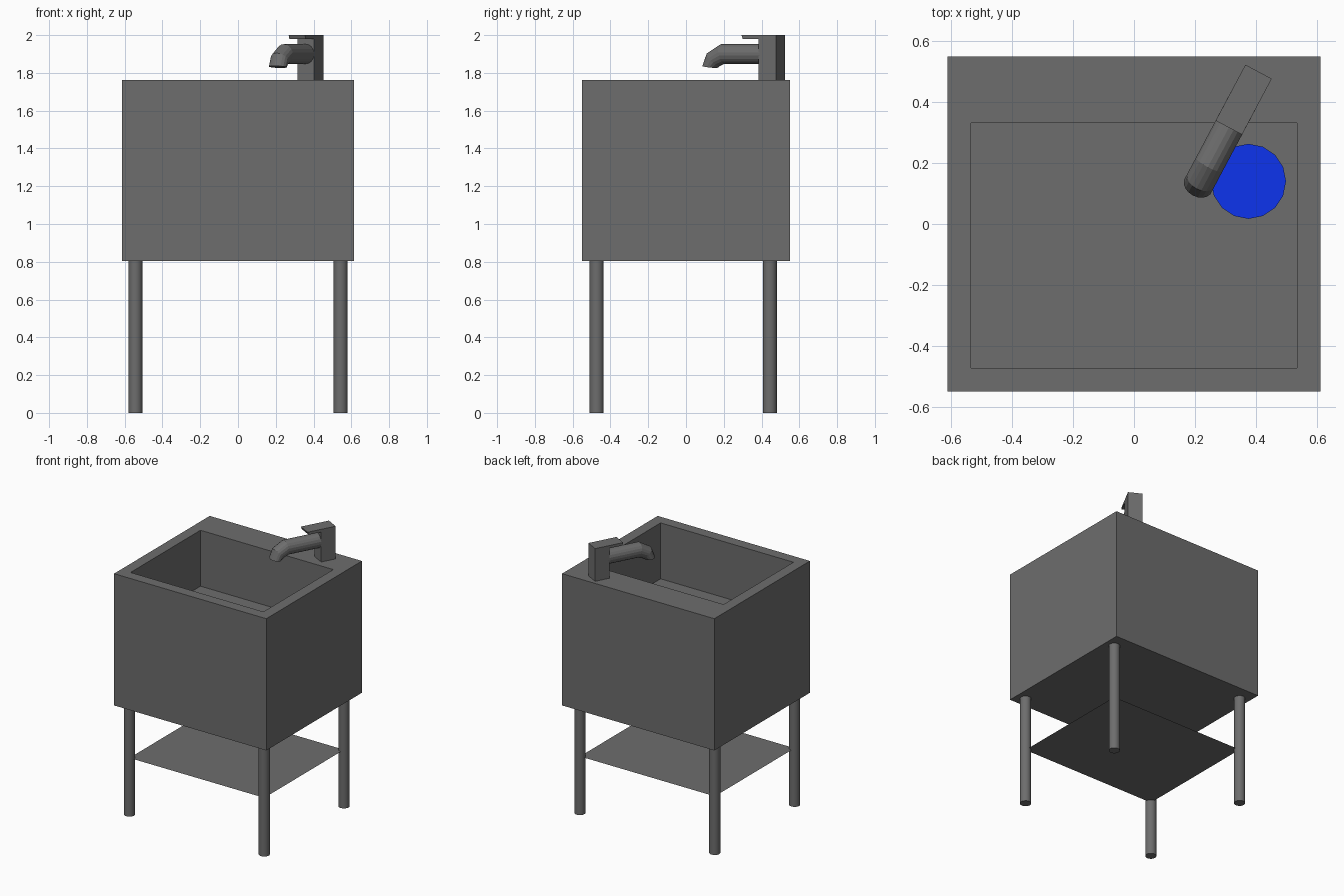
import bpy
import bmesh
from math import sin, cos, pi, radians

if "Cube" in bpy.data.objects:
    bpy.data.objects.remove(bpy.data.objects["Cube"])


def material(name, colour):
    m = bpy.data.materials.new(name)
    m.diffuse_color = colour
    m.use_nodes = True
    m.node_tree.nodes["Principled BSDF"].inputs["Base Color"].default_value = m.diffuse_color
    return m


dark = material("dark_grey", (.153, .153, .153, 1))
blue = material("blue", (.004, .034, .85, 1))


def add_mesh(name, verts, faces, mat=dark):
    me = bpy.data.meshes.new(name)
    me.from_pydata(verts, [], faces)
    me.materials.append(mat)
    ob = bpy.data.objects.new(name, me)
    bpy.context.collection.objects.link(ob)
    return ob


def loft(name, rings, smooth=False, mat=dark):
    """Skin a stack of equal-sized rings, close both ends, face outwards."""
    n = len(rings[0])
    verts = [p for r in rings for p in r]
    faces = [(k*n + i, k*n + (i+1) % n, (k+1)*n + (i+1) % n, (k+1)*n + i)
             for k in range(len(rings) - 1) for i in range(n)]
    faces.append(tuple(reversed(range(n))))
    faces.append(tuple(range(len(verts) - n, len(verts))))
    ob = add_mesh(name, verts, faces, mat)
    bm = bmesh.new()
    bm.from_mesh(ob.data)
    bmesh.ops.recalc_face_normals(bm, faces=bm.faces)
    bm.to_mesh(ob.data)
    bm.free()
    if smooth:
        bpy.context.view_layer.objects.active = ob
        ob.select_set(True)
        bpy.ops.object.shade_smooth_by_angle(angle=radians(30))
        ob.select_set(False)
    return ob


def rect(x0, x1, y0, y1, z):
    return [(x0, y0, z), (x1, y0, z), (x1, y1, z), (x0, y1, z)]


def circle(x, y, z, r, n):
    return [(x + r*cos(2*pi*i/n), y + r*sin(2*pi*i/n), z) for i in range(n)]


# Basin: outer walls, rim, inner walls and floor
FLOOR = 1.355
loft("basin", [rect(-.613, .613, -.55, .55, .803),
               rect(-.613, .613, -.55, .55, 1.762),
               rect(-.535, .535, -.472, .332, 1.762),
               rect(-.535, .535, -.472, .332, FLOOR)])

# Blue drain disc on the basin floor
loft("drain", [circle(.376, .14, FLOOR, .123, 16),
               circle(.376, .14, FLOOR + .006, .123, 16)], mat=blue)

# Legs
for side, x in (("left", -.543), ("right", .543)):
    for end, y in (("front", -.473), ("back", .444)):
        loft(f"{end}_{side}_leg", [circle(x, y, 0, .037, 32),
                                   circle(x, y, .804, .037, 32)], smooth=True)

# Thin shelf between the legs
add_mesh("shelf", rect(-.543, .543, -.473, .444, .41), [(0, 1, 2, 3)])

# Tap parts are laid out along s (forward), w (sideways), z, turned 28 degrees
A = radians(28)


def tap(s, w, z):
    return (.409 - s*sin(A) + w*cos(A), .50 - s*cos(A) - w*sin(A), z)


def tap_rect(s0, s1, w, z):
    return [tap(s1, -w, z), tap(s1, w, z), tap(s0, w, z), tap(s0, -w, z)]


# Tap body and flat lever
loft("tap_body", [tap_rect(0, .107, .049, 1.76), tap_rect(0, .107, .049, 1.985)])
loft("tap_lever", [tap_rect(0, .2, .049, 1.98), tap_rect(0, .208, .049, 2.0)])

# Spout: faceted elliptical rings given by their top and bottom points in (s, z)
rings = []
for (st, zt), (sb, zb) in [((.10, 1.952), (.10, 1.848)),
                           ((.355, 1.952), (.335, 1.848)),
                           ((.435, 1.905), (.365, 1.837)),
                           ((.46, 1.837), (.385, 1.826))]:
    ring = []
    for i in range(18):
        a = 2*pi*i/18
        c = cos(a)
        ring.append(tap((st+sb)/2 + c*(st-sb)/2, .05*sin(a),
                        (zt+zb)/2 + c*(zt-zb)/2))
    rings.append(ring)
loft("tap_spout", rings)
